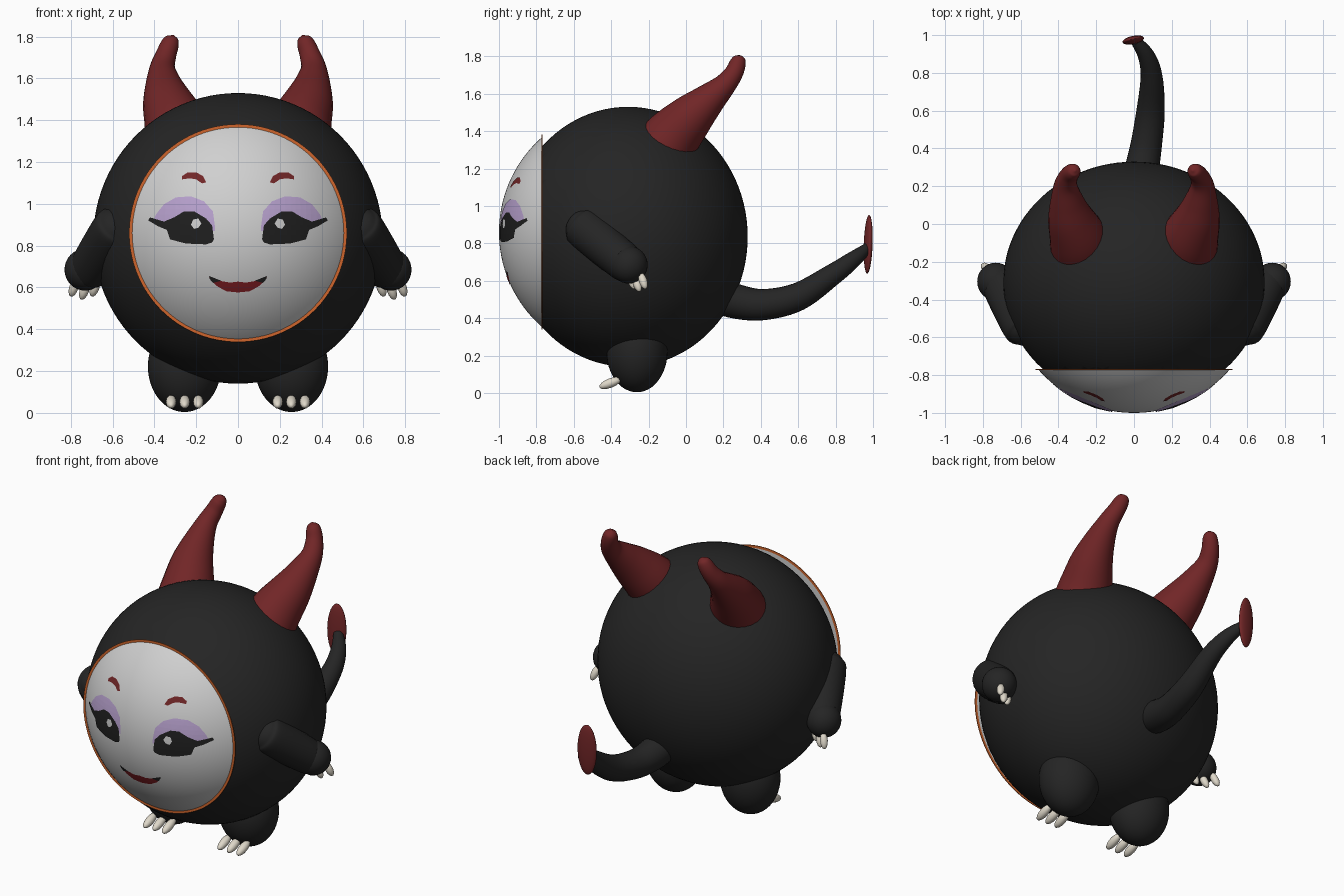
import bpy, bmesh, math
from mathutils import Vector, Matrix

if "Cube" in bpy.data.objects:
    bpy.data.objects.remove(bpy.data.objects["Cube"])


def material(name, rgb):
    m = bpy.data.materials.new(name)
    m.diffuse_color = (*rgb, 1)
    m.use_nodes = True
    m.node_tree.nodes["Principled BSDF"].inputs["Base Color"].default_value = m.diffuse_color
    return m


BLACK = material("charcoal", (0.018, 0.018, 0.018))
RED = material("dark_red", (0.165, 0.019, 0.02))
WHITE = material("face_white", (0.63, 0.63, 0.63))
ORANGE = material("orange", (0.62, 0.13, 0.025))
LILAC = material("lilac", (0.48, 0.36, 0.62))
LIP = material("lip_red", (0.2, 0.012, 0.016))
INK = material("eye_black", (0.014, 0.014, 0.014))
IVORY = material("ivory", (0.74, 0.69, 0.59))

FACE_C, FACE_R, RIM_Y = Vector((0, -0.325, 0.86)), 0.675, -0.77


def finish(bm, name, mat, smooth=True):
    bmesh.ops.recalc_face_normals(bm, faces=bm.faces)
    me = bpy.data.meshes.new(name)
    bm.to_mesh(me)
    bm.free()
    me.materials.append(mat)
    ob = bpy.data.objects.new(name, me)
    bpy.context.collection.objects.link(ob)
    if smooth:
        bpy.context.view_layer.objects.active = ob
        ob.select_set(True)
        bpy.ops.object.shade_smooth_by_angle(angle=math.radians(40))
        ob.select_set(False)
    return ob


def ellipsoid(name, mat, center, half, rot=None, segs=32, cut_y=None):
    bm = bmesh.new()
    bmesh.ops.create_uvsphere(bm, u_segments=segs, v_segments=segs // 2, radius=1)
    m = Matrix.Translation(center) @ (rot or Matrix()) @ Matrix.Diagonal((*half, 1))
    bmesh.ops.transform(bm, matrix=m, verts=bm.verts)
    if cut_y is not None:  # keep one side of a vertical plane and close it
        y, normal = cut_y
        geom = bm.verts[:] + bm.edges[:] + bm.faces[:]
        res = bmesh.ops.bisect_plane(bm, geom=geom, plane_co=(0, y, 0),
                                     plane_no=(0, normal, 0), clear_outer=True)
        edges = [e for e in res["geom_cut"] if isinstance(e, bmesh.types.BMEdge)]
        bmesh.ops.contextual_create(bm, geom=edges)
    return finish(bm, name, mat)


def tube(name, mat, pts, sides=24, steps=6):
    """Smooth tube through (x, y, z, radius) points."""
    p = [Vector(q) for q in pts]
    p = [2 * p[0] - p[1]] + p + [2 * p[-1] - p[-2]]
    path = []
    for i in range(1, len(p) - 2):
        a, b, c, d = p[i - 1:i + 3]
        for k in range(steps):
            t = k / steps
            path.append(0.5 * (2 * b + (c - a) * t + (2 * a - 5 * b + 4 * c - d) * t * t
                               + (3 * b - a - 3 * c + d) * t ** 3))
    path.append(p[-2])
    bm, rings = bmesh.new(), []
    for i, q in enumerate(path):
        tangent = (path[min(i + 1, len(path) - 1)] - path[max(i - 1, 0)]).xyz.normalized()
        u = tangent.cross(Vector((1, 0, 0))).normalized()
        v = tangent.cross(u)
        r = max(q.w, 0.002)
        rings.append([bm.verts.new(q.xyz + r * (u * math.cos(a) + v * math.sin(a)))
                      for a in (2 * math.pi * j / sides for j in range(sides))])
    for r0, r1 in zip(rings, rings[1:]):
        for j in range(sides):
            k = (j + 1) % sides
            bm.faces.new((r0[j], r0[k], r1[k], r1[j]))
    bm.faces.new(rings[0])
    bm.faces.new(rings[-1])
    return finish(bm, name, mat)


def aim(direction):
    return Vector(direction).to_track_quat('Z', 'Y').to_matrix().to_4x4()


def face_plate(name, mat, outline, lift):
    """Painted shape: an (x, z) outline diced and wrapped onto the face dome."""
    bm = bmesh.new()
    bm.faces.new([bm.verts.new((x, 0, z)) for x, z in outline])
    bmesh.ops.triangulate(bm, faces=bm.faces)
    for axis, lo, hi in ((0, -0.5, 0.5), (2, 0.5, 1.2)):
        n = [0, 0, 0]
        n[axis] = 1
        for i in range(int((hi - lo) / 0.025) + 1):
            co = [c * (lo + 0.025 * i) for c in n]
            bmesh.ops.bisect_plane(bm, geom=bm.verts[:] + bm.edges[:] + bm.faces[:],
                                   plane_co=co, plane_no=n)
    bmesh.ops.triangulate(bm, faces=bm.faces)
    for v in bm.verts:
        dx, dz = v.co.x, v.co.z - FACE_C.z
        v.co.y = FACE_C.y - math.sqrt(FACE_R ** 2 - dx * dx - dz * dz) - lift
    bmesh.ops.recalc_face_normals(bm, faces=bm.faces)
    if sum(f.normal.y for f in bm.faces) > 0:
        bmesh.ops.reverse_faces(bm, faces=bm.faces)
    me = bpy.data.meshes.new(name)
    bm.to_mesh(me)
    bm.free()
    me.materials.append(mat)
    bpy.context.collection.objects.link(bpy.data.objects.new(name, me))


# Round body with a flat front, and the face dome that covers it
ellipsoid("body", BLACK, (0, -0.31, 0.835), (0.692, 0.64, 0.695), segs=96, cut_y=(RIM_Y, -1))
ellipsoid("face_dome", WHITE, FACE_C, (FACE_R,) * 3, rot=Matrix.Rotation(math.pi / 2, 4, 'X'),
          segs=128, cut_y=(RIM_Y, 1))

# Thin orange rim round the face
bm = bmesh.new()
loops = [[bm.verts.new((r * math.cos(a), y, FACE_C.z + r * math.sin(a)))
          for a in (2 * math.pi * i / 96 for i in range(96))]
         for r, y in ((0.506, RIM_Y - 0.002), (0.521, RIM_Y - 0.002),
                      (0.521, RIM_Y + 0.002), (0.506, RIM_Y + 0.002))]
for k in range(4):
    A, B = loops[k], loops[(k + 1) % 4]
    for i in range(96):
        j = (i + 1) % 96
        bm.faces.new((A[i], A[j], B[j], B[i]))
finish(bm, "face_rim", ORANGE, smooth=False)

# Painted face shapes, drawn for one side and mirrored
SHADOW = [(.11, .87), (.11, .89), (.12, .964), (.163, 1.012), (.225, 1.036), (.297, 1.031),
          (.354, .998), (.392, .95), (.405, .92), (.3, .88)]
EYE = [(.115, .83), (.124, .897), (.153, .93), (.21, .964), (.258, .964), (.306, .935),
       (.354, .915), (.421, .935), (.43, .921), (.383, .893), (.335, .873), (.325, .83),
       (.249, .81), (.153, .806), (.124, .815)]
GLINT = [(.175, .905), (.19, .93), (.215, .925), (.225, .90), (.21, .88), (.19, .885)]
BROW = [(.153, 1.103), (.167, 1.132), (.2, 1.151), (.24, 1.151), (.268, 1.132), (.268, 1.117),
        (.23, 1.122), (.2, 1.117), (.172, 1.098)]
CORNER = [(.08, .632), (.139, .655), (.135, .64), (.12, .622)]
for side, s in (("left", -1), ("right", 1)):
    for part, mat, outline, lift in (("eyeshadow", LILAC, SHADOW, .003), ("eye", INK, EYE, .005),
                                     ("eye_glint", WHITE, GLINT, .007), ("brow", RED, BROW, .003),
                                     ("mouth_corner", INK, CORNER, .005)):
        face_plate(f"{side}_{part}", mat, [(s * x, z) for x, z in outline], lift)
half_lips = [(0, .628), (.038, .623), (.096, .633), (.139, .648), (.105, .609), (.057, .582), (0, .576)]
face_plate("lips", LIP, half_lips + [(-x, z) for x, z in half_lips[-2:0:-1]], .003)

# Horns, arms and legs in mirrored pairs
for side, s in (("left", -1), ("right", 1)):
    def at(x, y, z):
        return Vector((s * x, y, z))

    tube(f"{side}_horn", RED, [(s * x, y, z, r) for x, y, z, r in (
        (.28, -.12, 1.31, .165), (.30, -.06, 1.385, .15), (.335, .03, 1.48, .122),
        (.355, .12, 1.565, .09), (.362, .205, 1.645, .062), (.345, .255, 1.71, .05),
        (.325, .277, 1.765, .043), (.314, .282, 1.793, .03), (.31, .283, 1.807, .003))])

    # Arm: tapered upper arm, round hand and three claws
    a, b = at(.59, -.53, .87), at(.70, -.33, .70)
    d = (b - a).normalized()
    ends = [(-.113, .003), (-.095, .06), (-.06, .094), (0, .114)]
    length = (b - a).length
    tube(f"{side}_arm", BLACK, [(*(a + d * t), r) for t, r in ends] +
         [(*(a + d * (length - t * .85)), r * .9) for t, r in ends[::-1]])
    ellipsoid(f"{side}_hand", BLACK, at(.732, -.305, .685), (.098, .1, .1))
    for i, c in enumerate(((.685, -.29, .60), (.735, -.262, .585), (.785, -.23, .60))):
        ellipsoid(f"{side}_finger_claw_{i + 1}", IVORY, at(*c), (.022, .022, .048),
                  aim((s * .3, .3, -.9)), 16)

    # Leg with three toe claws
    ellipsoid(f"{side}_leg", BLACK, at(.256, -.262, .222), (.175, .163, .218), segs=48)
    for i, x in enumerate((.19, .255, .32)):
        ellipsoid(f"{side}_toe_claw_{i + 1}", IVORY, at(x, -.405, .053), (.025, .025, .062),
                  aim((0, -.93, -.36)), 16)

# Curved tail with a flat tip
tube("tail", BLACK, [(.02, .15, .53, .1), (.04, .28, .487, .092), (.065, .42, .473, .083),
                     (.088, .6, .515, .075), (.093, .78, .63, .058), (.065, .89, .71, .045),
                     (.01, .97, .775, .028)])
ellipsoid("tail_tip", RED, (-.004, .974, .795), (.058, .021, .157),
          Matrix.Rotation(math.radians(12), 4, 'Z') @ Matrix.Rotation(math.radians(-2), 4, 'X'))
